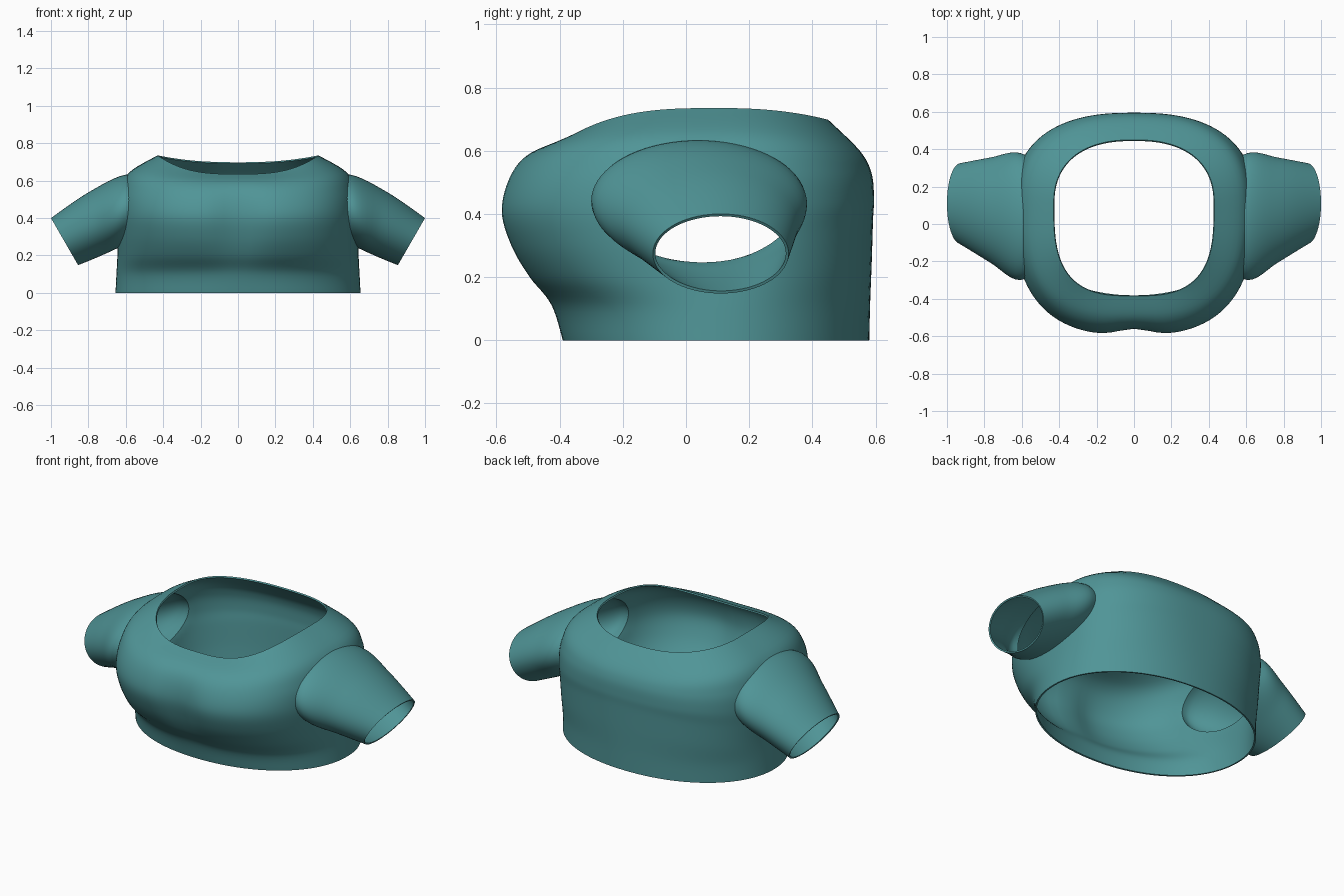
import bpy, bmesh, math
from mathutils import Vector

if "Cube" in bpy.data.objects:
    bpy.data.objects.remove(bpy.data.objects["Cube"])

SEG = 112


def smooth_rows(rows, steps):
    """Catmull-Rom interpolation between rows of control numbers."""
    out = []
    for i in range(len(rows) - 1):
        p = [rows[max(0, min(len(rows) - 1, i + k))] for k in (-1, 0, 1, 2)]
        for s in range(steps):
            u = s / steps
            out.append([0.5 * (2 * b + (c - a) * u + (2 * a - 5 * b + 4 * c - d) * u * u
                               + (3 * b - a - 3 * c + d) * u ** 3)
                        for a, b, c, d in zip(*p)])
    return out + [list(rows[-1])]


def loft(name, rings, cap_a, cap_b):
    """Closed solid through rings, each end capped by a fan round a centre."""
    bm = bmesh.new()
    loops = [[bm.verts.new(p) for p in r] for r in rings]
    n = len(loops[0])
    for a, b in zip(loops, loops[1:]):
        for i in range(n):
            bm.faces.new((a[i], a[(i + 1) % n], b[(i + 1) % n], b[i]))
    for loop, c in ((loops[0], cap_a), (loops[-1], cap_b)):
        v = bm.verts.new(c)
        for i in range(n):
            bm.faces.new((loop[i], loop[(i + 1) % n], v))
    bmesh.ops.recalc_face_normals(bm, faces=bm.faces)
    me = bpy.data.meshes.new(name)
    bm.to_mesh(me)
    bm.free()
    ob = bpy.data.objects.new(name, me)
    bpy.context.collection.objects.link(ob)
    return ob


# Torso: front y,z / side x,z / back y,z / front and back squareness / centre dip
levels = [
    (-.39, 0, .655, 0, .58, 0, 2.1, 2.1, 0),
    (-.425, .11, .65, .10, .583, .12, 2.15, 2.15, 0),
    (-.505, .20, .645, .20, .588, .25, 2.4, 2.3, .015),
    (-.565, .30, .645, .32, .592, .38, 2.6, 2.4, .03),
    (-.595, .41, .643, .43, .595, .45, 2.7, 2.5, .035),
    (-.565, .52, .63, .54, .587, .53, 2.7, 2.5, .02),
    (-.50, .59, .58, .645, .55, .60, 2.75, 2.5, .006),
    (-.385, .635, .43, .735, .45, .698, 3.0, 2.4, 0),
]


def torso_ring(row):
    yf, zf, xs, zs, yb, zb, nf, nb, dip = row
    pts = []
    for i in range(SEG):
        t = 2 * math.pi * i / SEG
        c, s = math.cos(t), math.sin(t)
        n, ye, ze = (nf, yf, zf) if s < 0 else (nb, yb, zb)
        x = xs * math.copysign(abs(c) ** (2 / n), c)
        y = 0.1 + (ye - 0.1) * abs(s) ** (2 / n)
        if s < 0:
            y += dip * math.exp(-(x / 0.12) ** 2)
        pts.append((x, y, zs * c * c + ze * s * s))
    return pts


hem_c, neck_c = Vector((0, .1, 0)), Vector((0, .04, .69))
shirt = loft("short_sleeved_top", [torso_ring(r) for r in smooth_rows(levels, 6)], hem_c, neck_c)

# Sleeves: top x,z / bottom x,z / front y / back y, from inside the torso to the cuff
sleeve_rows = [
    (.45, .60, .45, .33, -.20, .28),
    (.60, .632, .62, .25, -.30, .38),
    (.80, .537, .74, .195, -.205, .355),
    (1.0, .40, .855, .148, -.105, .325),
]


def sleeve_ring(row, side):
    tx, tz, bx, bz, y0, y1 = row
    pts = []
    for i in range(72):
        t = 2 * math.pi * i / 72
        u = math.sin(t) / 2
        pts.append((side * ((tx + bx) / 2 + (tx - bx) * u),
                    (y0 + y1) / 2 + (y1 - y0) / 2 * math.cos(t),
                    (tz + bz) / 2 + (tz - bz) * u))
    return pts


caps = [hem_c, neck_c]
helpers = []
for side in (-1, 1):
    rings = [sleeve_ring(r, side) for r in smooth_rows(sleeve_rows, 6)]
    ends = [sum((Vector(p) for p in r), Vector()) / len(r) for r in (rings[0], rings[-1])]
    caps.append(ends[1])
    sleeve = loft("sleeve_helper", rings, *ends)
    sleeve.hide_render = True
    helpers.append(sleeve)
    mod = shirt.modifiers.new("join_sleeve", 'BOOLEAN')
    mod.operation, mod.solver, mod.object = 'UNION', 'EXACT', sleeve

bpy.context.view_layer.objects.active = shirt
shirt.select_set(True)
for mod in list(shirt.modifiers):
    bpy.ops.object.modifier_apply(modifier=mod.name)
for ob in helpers:
    bpy.data.objects.remove(ob)

# Open the neck, hem and cuffs, then give the cloth thickness
bm = bmesh.new()
bm.from_mesh(shirt.data)
bmesh.ops.remove_doubles(bm, verts=bm.verts, dist=0.0005)
gone = [v for v in bm.verts if any((v.co - c).length < 0.002 for c in caps)]
bmesh.ops.delete(bm, geom=gone, context='VERTS')
bm.to_mesh(shirt.data)
bm.free()
solid = shirt.modifiers.new("cloth", 'SOLIDIFY')
solid.thickness, solid.offset = 0.009, -1
bpy.ops.object.modifier_apply(modifier=solid.name)
bpy.ops.object.shade_smooth_by_angle(angle=math.radians(40))

mat = bpy.data.materials.new("teal_cloth")
mat.diffuse_color = (0.08, 0.30, 0.31, 1)
mat.use_nodes = True
mat.node_tree.nodes["Principled BSDF"].inputs["Base Color"].default_value = mat.diffuse_color
shirt.data.materials.clear()
shirt.data.materials.append(mat)
